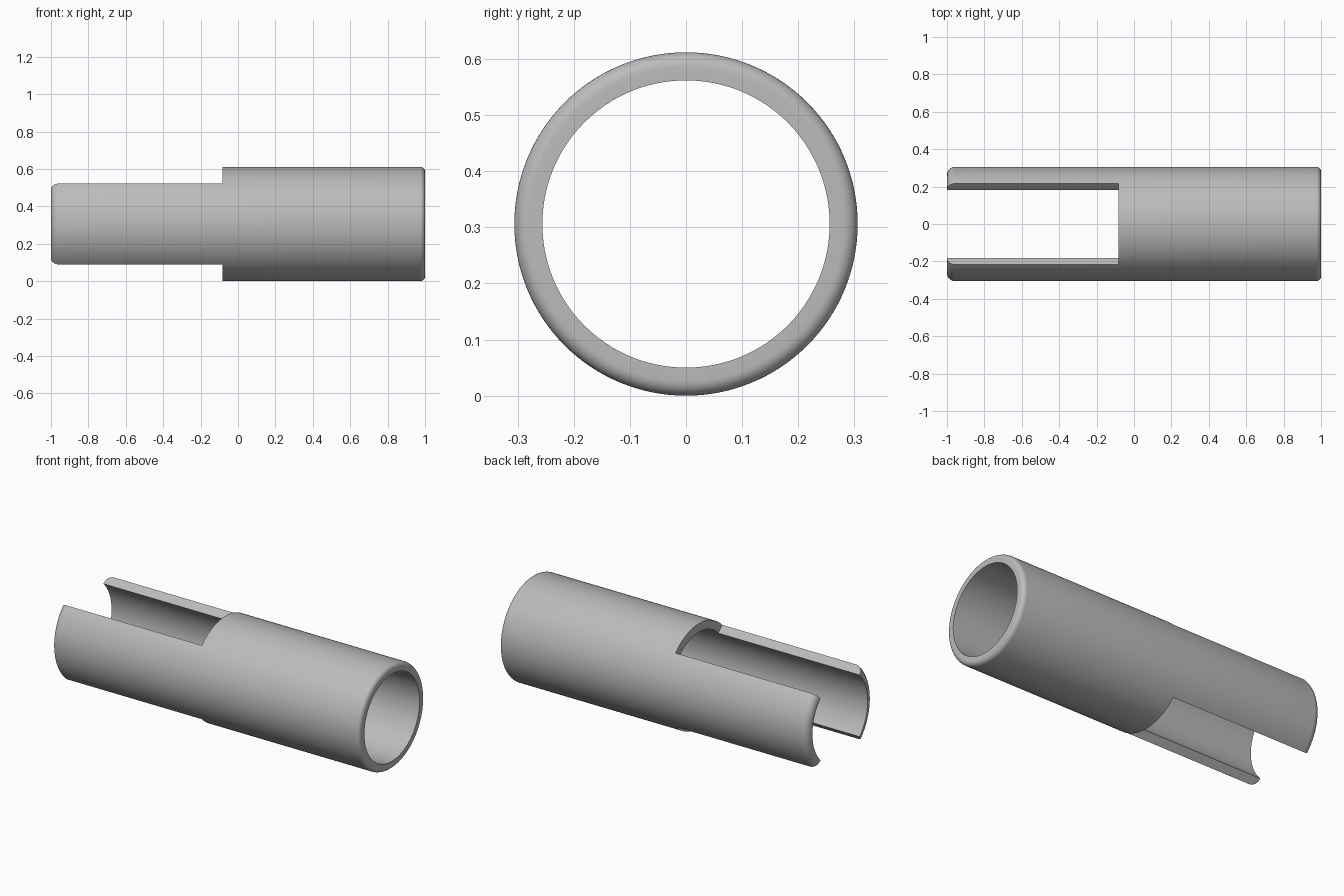
import bpy
import bmesh
from math import sin, cos, pi, radians

if "Cube" in bpy.data.objects:
    bpy.data.objects.remove(bpy.data.objects["Cube"], do_unlink=True)

OUTER, INNER = 0.306, 0.256
STEP_X = -0.083          # where the slots end
QUARTER = 32             # segments in each quarter turn


def fillet(end_x, radius, side):
    """Rounded outer corner, from the end face to the outer wall."""
    steps = 8
    return [(end_x - side * radius * (1 - cos(t)), OUTER - radius * (1 - sin(t)))
            for t in (pi / 2 * i / steps for i in range(steps + 1))]


def sweep(bm, section, first, count, caps=False):
    """Turn an (x, radius) section about the tube axis, by quarters."""
    rows = []
    for i in range(count * QUARTER + 1):
        a = first + pi / 2 * i / QUARTER
        rows.append([bm.verts.new((x, r * cos(a), r * sin(a) + OUTER))
                     for x, r in section])
    for low, high in zip(rows, rows[1:]):
        for j in range(len(section) - 1):
            bm.faces.new((low[j], low[j + 1], high[j + 1], high[j]))
    if caps:
        bm.faces.new(rows[0])
        bm.faces.new(rows[-1])


bm = bmesh.new()

# Full tube with a rounded rim
sweep(bm, [(STEP_X, INNER), (1, INNER)] + fillet(1, 0.026, 1) + [(STEP_X, OUTER)],
      -pi / 4, 4)

# Two curved prongs, front and back
prong = [(STEP_X, INNER), (-1, INNER)] + fillet(-1, 0.044, -1) + [(STEP_X, OUTER)]
for start in (-pi / 4, 3 * pi / 4):
    sweep(bm, prong, start, 1, caps=True)

# Step walls at the ends of the top and bottom slots
for start in (pi / 4, 5 * pi / 4):
    sweep(bm, [(STEP_X, INNER), (STEP_X, OUTER)], start, 1)

bmesh.ops.remove_doubles(bm, verts=bm.verts, dist=0.0001)
bmesh.ops.recalc_face_normals(bm, faces=bm.faces)

mesh = bpy.data.meshes.new("slotted_tube")
bm.to_mesh(mesh)
bm.free()
tube = bpy.data.objects.new("slotted_tube", mesh)
bpy.context.collection.objects.link(tube)

# Plain grey finish
grey = bpy.data.materials.new("light_grey")
grey.use_nodes = True
colour = (0.5, 0.5, 0.5, 1)
grey.diffuse_color = colour
grey.node_tree.nodes["Principled BSDF"].inputs["Base Color"].default_value = colour
mesh.materials.append(grey)

bpy.context.view_layer.objects.active = tube
tube.select_set(True)
bpy.ops.object.shade_smooth_by_angle(angle=radians(30))
